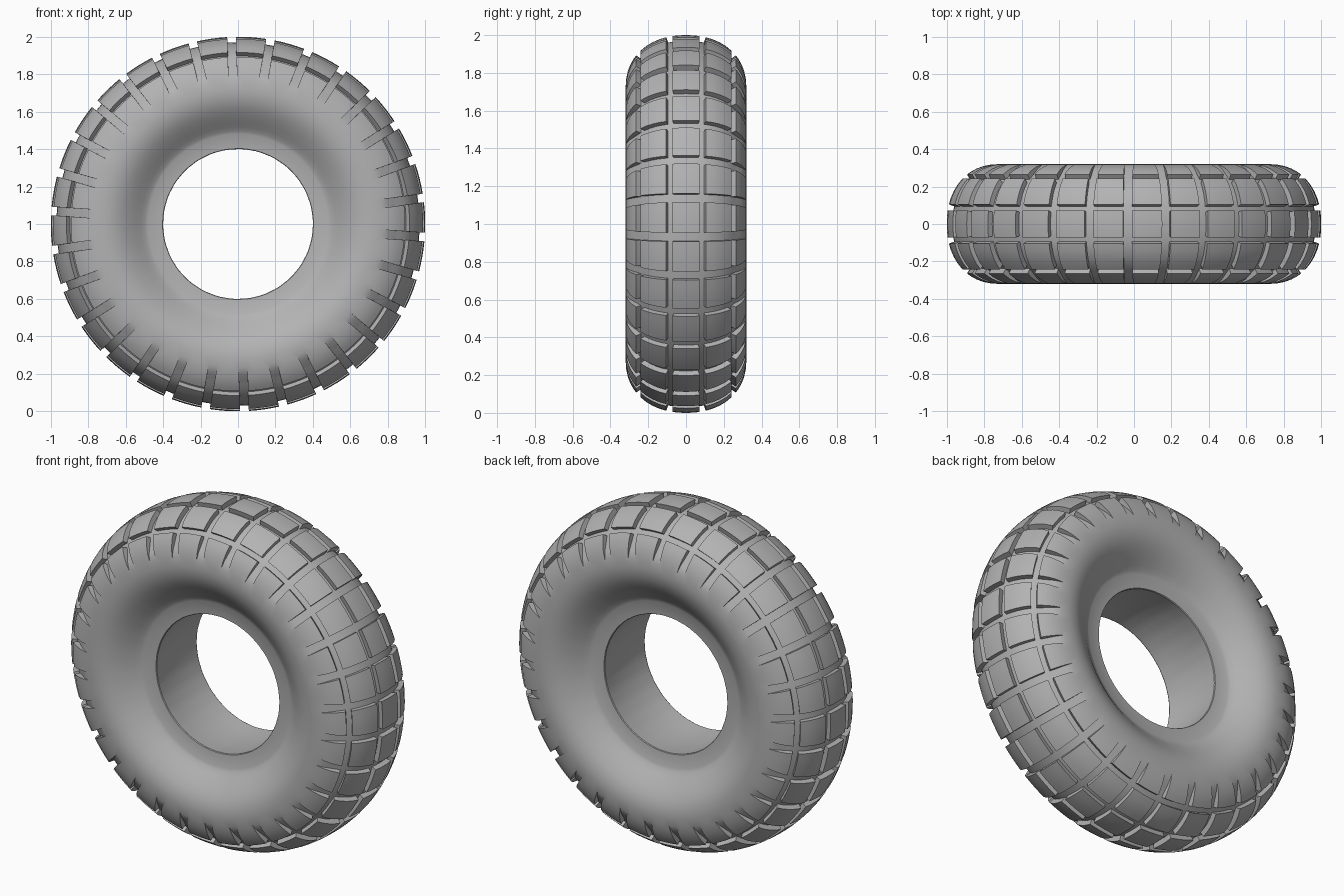
import bpy, bmesh, math

cube = bpy.data.objects.get("Cube")
if cube:
    bpy.data.objects.remove(cube, do_unlink=True)

PITCHES = 30            # tread blocks around the tyre
START = math.radians(8) # angle of the first cross groove
GROOVE = 0.046          # cross groove width
DEPTH = 0.03            # groove depth
HALF_WIDTH, MID_R, RISE = 0.32, 0.72, 0.28
BLOCK_STEPS = 4


def crown_radius(y):
    return MID_R + RISE * (1 - (y / HALF_WIDTH) ** 2.2) ** (1 / 2.2)


def half_profile():
    """Rows of (y, radius, is_groove) from the crown down to the bore."""
    rows = []
    # centre block, groove, side block, groove, shoulder block
    bands = [((0, 0.035, 0.072), False), ((0.072, 0.105), True),
             ((0.105, 0.14, 0.175, 0.21, 0.242), False), ((0.242, 0.264), True),
             ((0.264, 0.28, 0.295, 0.308, 0.317, 0.32), False)]
    for ys, groove in bands:
        rows += [(y, crown_radius(y), groove) for y in ys]
    # sidewall, bead ring and bore
    wall = [(0.318, 0.69), (0.31, 0.655), (0.295, 0.62), (0.273, 0.585),
            (0.247, 0.55), (0.222, 0.52), (0.205, 0.497), (0.197, 0.48),
            (0.19, 0.403), (0.185, 0.4), (0.12, 0.407), (0.06, 0.411), (0, 0.412)]
    return rows + [(y, r, False) for y, r in wall]


def sink(y, r):
    """Lower a profile point to the groove floor, fading out on the sidewall."""
    depth = DEPTH * min(1, max(0, (r - 0.77) / 0.09))
    k = 1 - depth / math.hypot(y, r - MID_R)
    return y * k, MID_R + (r - MID_R) * k


half = half_profile()
profile = half + [(-y, r, g) for y, r, g in reversed(half[1:-1])]

# columns of one pitch: groove floor, then the block top
columns = [(None, -1), (None, 1)] + [(i / BLOCK_STEPS, 0) for i in range(BLOCK_STEPS + 1)]
pitch = math.tau / PITCHES

bm = bmesh.new()
grid = []
for p in range(PITCHES):
    for t, side in columns:
        ring = []
        for y, r, groove in profile:
            edge = GROOVE / 2 / r
            offset = side * edge if t is None else edge + t * (pitch - 2 * edge)
            a = START + p * pitch + offset
            if t is None or groove:
                y, r = sink(y, r)
            ring.append(bm.verts.new((r * math.cos(a), y, r * math.sin(a) + 1)))
        grid.append(ring)

for c, ring in enumerate(grid):
    nxt = grid[(c + 1) % len(grid)]
    for i in range(len(ring)):
        j = (i + 1) % len(ring)
        bm.faces.new((ring[i], ring[j], nxt[j], nxt[i]))

# collapse the walls of zero height
bmesh.ops.remove_doubles(bm, verts=bm.verts, dist=0.0003)
bmesh.ops.recalc_face_normals(bm, faces=bm.faces)

mesh = bpy.data.meshes.new("tyre")
bm.to_mesh(mesh)
bm.free()
tyre = bpy.data.objects.new("tyre", mesh)
bpy.context.collection.objects.link(tyre)

rubber = bpy.data.materials.new("grey rubber")
rubber.use_nodes = True
colour = (0.45, 0.45, 0.45, 1)
rubber.diffuse_color = colour
rubber.node_tree.nodes["Principled BSDF"].inputs["Base Color"].default_value = colour
mesh.materials.append(rubber)

bpy.context.view_layer.objects.active = tyre
tyre.select_set(True)
bpy.ops.object.shade_smooth_by_angle(angle=math.radians(32))
